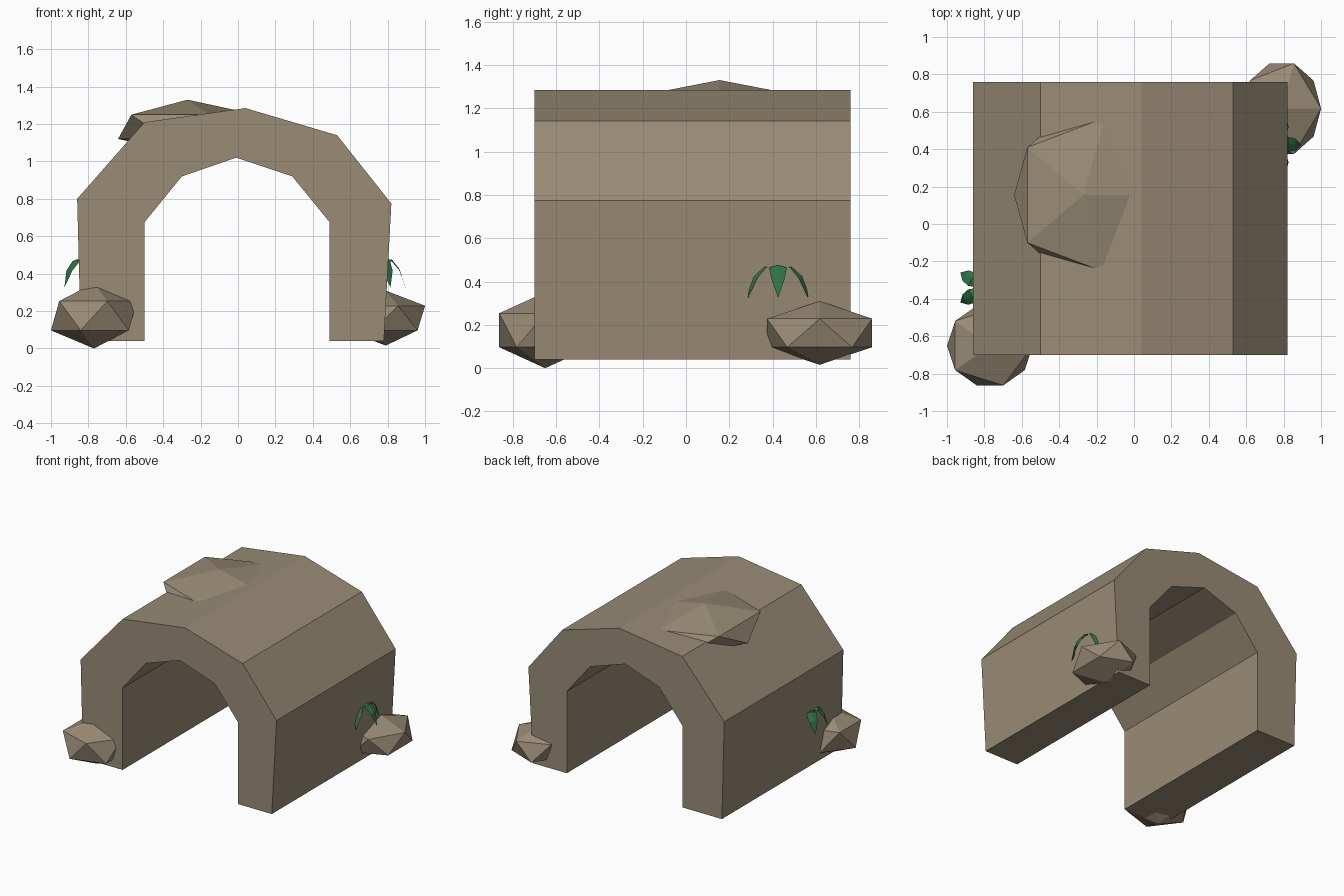
import bpy, bmesh, math
from mathutils import Vector

cube = bpy.data.objects.get("Cube")
if cube:
    bpy.data.objects.remove(cube, do_unlink=True)


def make_material(name, rgb):
    mat = bpy.data.materials.new(name)
    mat.use_nodes = True
    mat.diffuse_color = (*rgb, 1)
    mat.node_tree.nodes["Principled BSDF"].inputs["Base Color"].default_value = (*rgb, 1)
    return mat


stone = make_material("brown stone", (0.32, 0.26, 0.18))
green = make_material("leaf green", (0.03, 0.17, 0.06))


def finish(bm, name, mat):
    mesh = bpy.data.meshes.new(name)
    bm.to_mesh(mesh)
    bm.free()
    mesh.materials.append(mat)
    obj = bpy.data.objects.new(name, mesh)
    bpy.context.collection.objects.link(obj)
    return obj


# Tunnel arch: matching outer and inner outlines, extruded front to back
def tunnel(front, back):
    outer = [(-0.84, 0.04), (-0.86, 0.80), (-0.50, 1.21), (0.04, 1.285),
             (0.53, 1.14), (0.82, 0.775), (0.78, 0.04)]
    inner = [(-0.50, 0.04), (-0.50, 0.675), (-0.30, 0.92), (-0.01, 1.02),
             (0.29, 0.92), (0.49, 0.675), (0.49, 0.04)]
    bm = bmesh.new()
    face = bm.faces.new([bm.verts.new((x, front, z)) for x, z in outer + inner[::-1]])
    result = bmesh.ops.extrude_face_region(bm, geom=[face], use_keep_orig=True)
    moved = [v for v in result["geom"] if isinstance(v, bmesh.types.BMVert)]
    bmesh.ops.translate(bm, verts=moved, vec=(0, back - front, 0))
    bmesh.ops.recalc_face_normals(bm, faces=bm.faces)
    finish(bm, "tunnel_arch", stone)


# Faceted boulder: a stretched icosahedron
def boulder(name, centre, radii):
    bm = bmesh.new()
    bmesh.ops.create_icosphere(bm, subdivisions=1, radius=1)
    for v in bm.verts:
        v.co = Vector(c + p * r for c, p, r in zip(centre, v.co, radii))
    finish(bm, name, stone)


# Plant: drooping leaves folded along the midrib, set in a ring
def plant(name, centre, turn, reach, leaves=6):
    steps = [(0, 0, 0.01), (0.3, 0.13, 0.025), (0.55, 0.13, 0.04),
             (0.8, 0.08, 0.032), (1, -0.02, 0)]
    bm = bmesh.new()
    for i in range(leaves):
        angle = math.radians(turn) + i * math.tau / leaves
        out = Vector((math.cos(angle), math.sin(angle), 0))
        side = Vector((-out.y, out.x, 0))
        rows = []
        for along, height, half in steps:
            mid = Vector(centre) + out * along * reach + Vector((0, 0, height))
            drop = Vector((0, 0, -0.25 * half))
            rows.append([bm.verts.new(mid + side * half * s + drop * abs(s))
                         for s in (-1, 0, 1)])
        for a, b in zip(rows, rows[1:]):
            for k in (0, 1):
                bm.faces.new((a[k], b[k], b[k + 1], a[k + 1]))
    bmesh.ops.remove_doubles(bm, verts=bm.verts, dist=0.0001)
    finish(bm, name, green)


tunnel(-0.70, 0.76)
boulder("front_boulder", (-0.77, -0.65, 0.175), (0.257, 0.25, 0.175))
boulder("back_boulder", (0.79, 0.617, 0.1625), (0.235, 0.285, 0.147))
boulder("roof_boulder", (-0.27, 0.155, 1.185), (0.415, 0.485, 0.145))
plant("right_side_plant", (-0.79, -0.34, 0.345), 150, 0.16)
plant("left_side_plant", (0.735, 0.425, 0.345), 0, 0.16)
